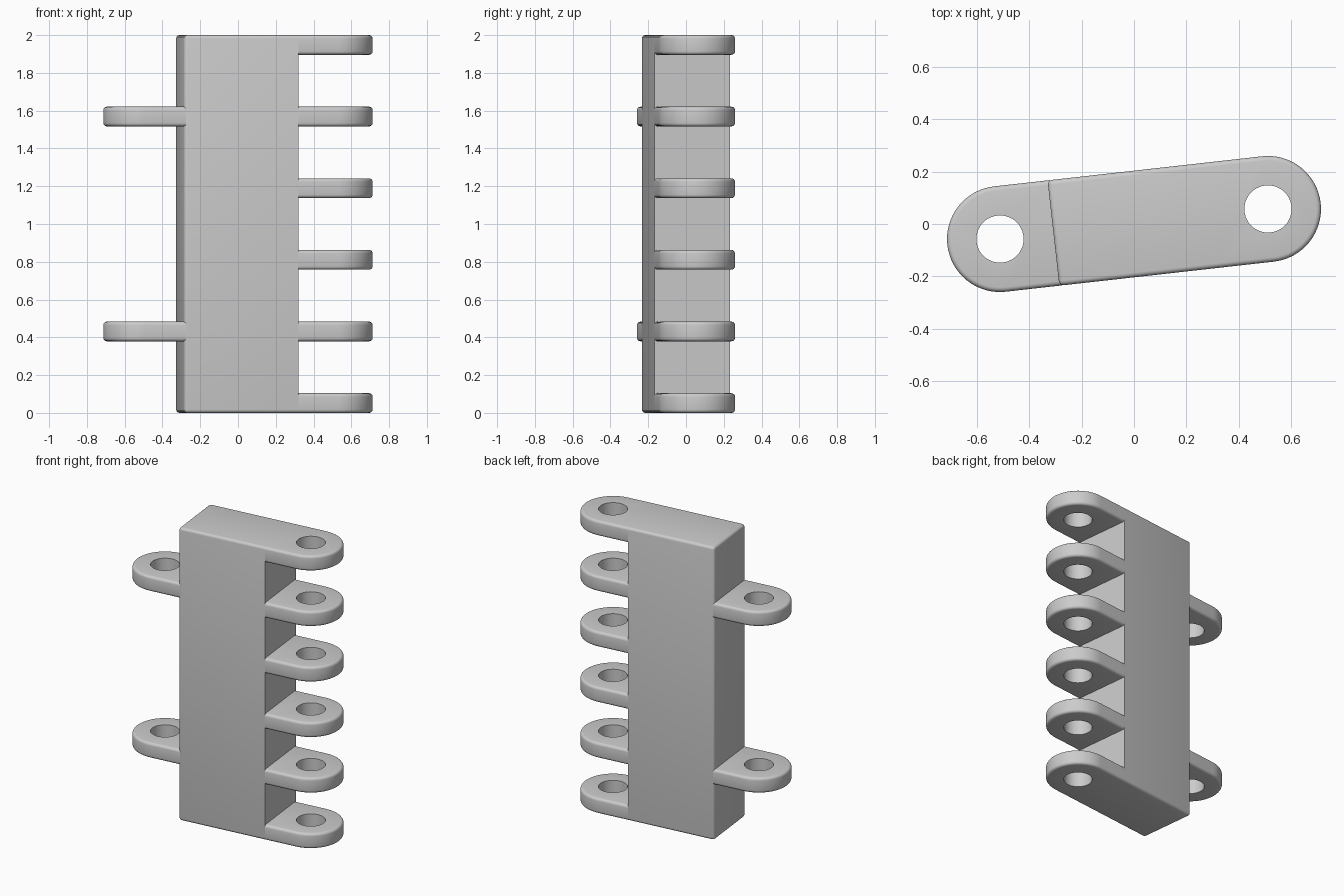
import bpy, bmesh, math
from mathutils import Matrix, Vector

cube = bpy.data.objects.get("Cube")
if cube:
    bpy.data.objects.remove(cube, do_unlink=True)

TILT = Matrix.Rotation(math.radians(6.4), 4, 'Z')
RADIUS, HOLE, REACH = 0.202, 0.09, 0.514
LUG_H, ROUND = 0.104, 0.018
LEFT_END, RIGHT_END = -0.309, 0.299
STEP = (2 - LUG_H) / 5

grey = bpy.data.materials.new("plain grey")
grey.use_nodes = True
colour = (0.6, 0.6, 0.6, 1)
grey.diffuse_color = colour
grey.node_tree.nodes["Principled BSDF"].inputs["Base Color"].default_value = colour


def prism(name, outline, height, skip):
    """Extrude an outline upward and round the edges that skip() leaves."""
    bm = bmesh.new()
    face = bm.faces.new([bm.verts.new((x, y, 0)) for x, y in outline])
    new = bmesh.ops.extrude_face_region(bm, geom=[face])["geom"]
    bmesh.ops.translate(bm, vec=(0, 0, height),
                        verts=[v for v in new if isinstance(v, bmesh.types.BMVert)])
    bmesh.ops.recalc_face_normals(bm, faces=bm.faces)
    edges = [e for e in bm.edges if not skip(*[v.co for v in e.verts])]
    bmesh.ops.bevel(bm, geom=edges, offset=ROUND, segments=4,
                    profile=0.5, affect='EDGES')
    mesh = bpy.data.meshes.new(name)
    bm.to_mesh(mesh)
    bm.free()
    mesh.materials.append(grey)
    obj = bpy.data.objects.new(name, mesh)
    bpy.context.collection.objects.link(obj)
    return obj


def at_end(a, b, x):
    return abs(a.x - x) < 1e-4 and abs(b.x - x) < 1e-4


# Main body: square where the right-hand lugs join it
body = prism("hinge_body", [(LEFT_END, -RADIUS), (RIGHT_END, -RADIUS),
                            (RIGHT_END, RADIUS), (LEFT_END, RADIUS)], 2,
             lambda a, b: at_end(a, b, RIGHT_END))
body.matrix_world = TILT

# One lug: straight sides with a round end and rounded rims
arc = [math.pi * (i / 32 - 0.5) for i in range(33)]
outline = [(RIGHT_END, -RADIUS)]
outline += [(REACH + RADIUS * math.cos(t), RADIUS * math.sin(t)) for t in arc]
outline += [(RIGHT_END, RADIUS)]
lug = prism("lug", outline, LUG_H,
            lambda a, b: abs(a.z - b.z) > 1e-4 or at_end(a, b, RIGHT_END))

# Pin hole through the lug
bpy.ops.mesh.primitive_cylinder_add(vertices=48, radius=HOLE, depth=1,
                                    location=(REACH, 0, 0))
cutter = bpy.context.object
cutter.name = "hole_cutter"
cutter.hide_render = True
cutter.data.materials.append(grey)
cut = lug.modifiers.new("pin_hole", 'BOOLEAN')
cut.operation, cut.solver, cut.object = 'DIFFERENCE', 'EXACT', cutter
bpy.context.view_layer.update()
lug_mesh = bpy.data.meshes.new_from_object(
    lug.evaluated_get(bpy.context.evaluated_depsgraph_get()))
bpy.data.objects.remove(lug, do_unlink=True)
bpy.data.objects.remove(cutter, do_unlink=True)

# Six lugs on the left side, two on the right side
parts = [body]
for side, levels, turn in (("left", range(6), 0), ("right", (1, 4), math.pi)):
    for i in levels:
        obj = bpy.data.objects.new(f"{side}_lug_{i + 1}", lug_mesh.copy())
        bpy.context.collection.objects.link(obj)
        obj.matrix_world = (Matrix.Translation(Vector((0, 0, i * STEP)))
                            @ TILT @ Matrix.Rotation(turn, 4, 'Z'))
        parts.append(obj)

# Smooth rounded edges, crisp corners
bpy.ops.object.select_all(action='DESELECT')
for obj in parts:
    obj.select_set(True)
bpy.context.view_layer.objects.active = body
bpy.ops.object.shade_smooth_by_angle(angle=math.radians(35))
